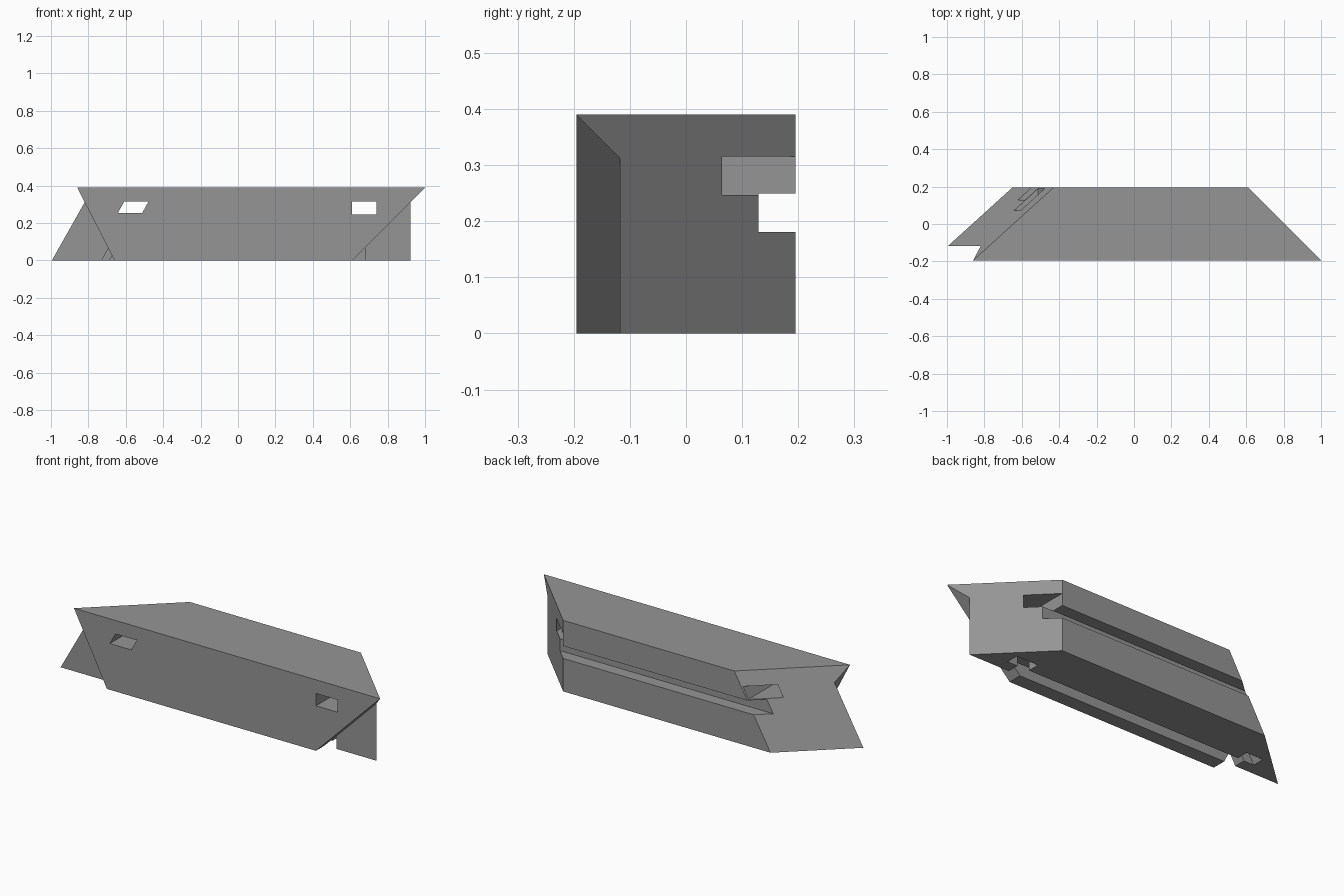
import bpy, bmesh

if "Cube" in bpy.data.objects:
    bpy.data.objects.remove(bpy.data.objects["Cube"])

H = 0.39            # beam height and depth
Y = H / 2           # half depth
STEP = -0.118       # plane behind the front strip

grey = bpy.data.materials.new("plain_grey")
grey.use_nodes = True
colour = (0.3, 0.3, 0.3, 1)
grey.diffuse_color = colour
grey.node_tree.nodes["Principled BSDF"].inputs["Base Color"].default_value = colour


def hull(name, points):
    """Convex solid around a few points."""
    bm = bmesh.new()
    for p in points:
        bm.verts.new(p)
    bmesh.ops.convex_hull(bm, input=bm.verts[:])
    bmesh.ops.dissolve_limit(bm, angle_limit=0.001, verts=bm.verts[:], edges=bm.edges[:])
    bmesh.ops.recalc_face_normals(bm, faces=bm.faces[:])
    mesh = bpy.data.meshes.new(name)
    bm.to_mesh(mesh)
    bm.free()
    mesh.materials.append(grey)
    ob = bpy.data.objects.new(name, mesh)
    bpy.context.collection.objects.link(ob)
    return ob


def prism(name, outline, y0, y1):
    """Outline in x and z, extruded along y."""
    return hull(name, [(x, y, z) for x, z in outline for y in (y0, y1)])


def left_end(y, z):
    return -0.65 - (Y - y) * 1.103 + z * 0.564


def right_end(y, z):
    return 0.61 + Y - y


# Beam with a compound-mitred left end and a plain mitred right end
beam = hull("mitred_beam", [(end(y, z), y, z) for end in (left_end, right_end)
                            for y in (-Y, Y) for z in (0, H)])

cutters = [
    # Undercut ends of the front strip
    prism("left_undercut", [(-0.86, H), (-0.66, 0), (-0.609, -0.1), (-1.3, -0.1), (-1.3, H)],
          -0.3, STEP),
    prism("right_undercut", [(1.0, H), (0.61, 0), (0.51, -0.1), (1.3, -0.1), (1.3, H)],
          -0.3, STEP),
    # Mortises running from the front face out through the end faces
    prism("left_mortise", [(-0.642, 0.254), (-0.512, 0.254), (-0.478, 0.316), (-0.608, 0.316)],
          -0.3, 0.3),
    prism("right_mortise", [(0.61, 0.247), (0.741, 0.247), (0.741, 0.315), (0.61, 0.315)],
          -0.3, 0.3),
    # Long groove in the back
    prism("back_groove", [(-1.2, 0.181), (1.2, 0.181), (1.2, 0.249), (-1.2, 0.249)], 0.129, 0.3),
    # Stopped groove and blind mortises underneath
    prism("bottom_groove", [(-0.763, -0.06), (0.68, -0.06), (0.68, 0.066), (-0.692, 0.066)],
          STEP, -0.052),
    prism("bottom_left_mortise", [(-0.824, -0.06), (-0.724, -0.06), (-0.616, 0.13), (-0.716, 0.13)],
          -0.054, 0.014),
    prism("bottom_right_mortise", [(0.61, -0.06), (0.741, -0.06), (0.741, 0.13), (0.61, 0.13)],
          -0.054, 0.014),
]

for cutter in cutters:
    cutter.hide_render = True
    cutter.hide_viewport = True
    mod = beam.modifiers.new(cutter.name, "BOOLEAN")
    mod.operation = "DIFFERENCE"
    mod.solver = "EXACT"
    mod.object = cutter
